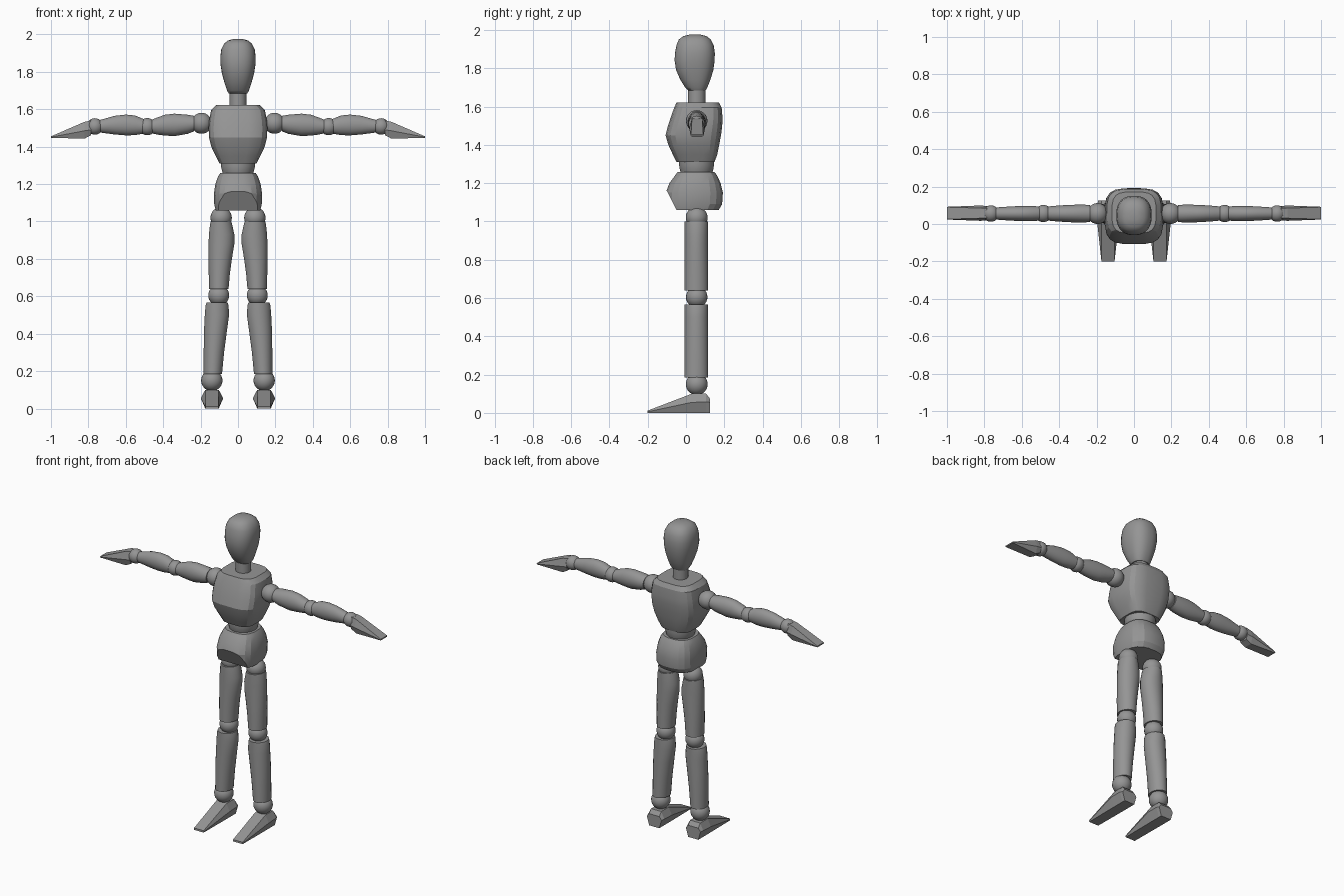
import bpy, bmesh, math
from mathutils import Vector

if "Cube" in bpy.data.objects:
    bpy.data.objects.remove(bpy.data.objects["Cube"])

grey = bpy.data.materials.new("mid_grey")
grey.diffuse_color = (0.3, 0.3, 0.3, 1)
grey.use_nodes = True
grey.node_tree.nodes["Principled BSDF"].inputs["Base Color"].default_value = grey.diffuse_color


def finish(name, bm, smooth=30, mirror=False):
    bmesh.ops.recalc_face_normals(bm, faces=bm.faces)
    me = bpy.data.meshes.new(name)
    bm.to_mesh(me)
    bm.free()
    ob = bpy.data.objects.new(name, me)
    bpy.context.collection.objects.link(ob)
    me.materials.append(grey)
    if smooth:
        bpy.ops.object.select_all(action='DESELECT')
        ob.select_set(True)
        bpy.context.view_layer.objects.active = ob
        bpy.ops.object.shade_smooth_by_angle(angle=math.radians(smooth))
    if mirror:
        ob.modifiers.new("mirror", 'MIRROR').use_mirror_merge = False
    return ob


def skin(bm, rings):
    """Join rings of vertices with side faces and cap both ends."""
    n = len(rings[0])
    for a, b in zip(rings, rings[1:]):
        for i in range(n):
            j = (i + 1) % n
            bm.faces.new((a[i], a[j], b[j], b[i]))
    bm.faces.new(rings[0])
    bm.faces.new(rings[-1])


def loft(axis, sections, sides=24, power=2.0):
    """Sections: (position, a_min, a_max, b_min, b_max); a,b = x,y (axis z) or y,z (axis x)."""
    bm = bmesh.new()
    rings = []
    for t, a0, a1, b0, b1 in sections:
        ring = []
        for i in range(sides):
            ang = 2 * math.pi * (i + 0.5) / sides
            c, s = math.cos(ang), math.sin(ang)
            a = (a0 + a1) / 2 + (a1 - a0) / 2 * math.copysign(abs(c) ** (2 / power), c)
            b = (b0 + b1) / 2 + (b1 - b0) / 2 * math.copysign(abs(s) ** (2 / power), s)
            ring.append(bm.verts.new((a, b, t) if axis == 'z' else (t, a, b)))
        rings.append(ring)
    skin(bm, rings)
    return bm


def ball(name, x, z, r, mirror=True):
    bm = bmesh.new()
    bmesh.ops.create_uvsphere(bm, u_segments=24, v_segments=14, radius=r)
    bmesh.ops.translate(bm, verts=bm.verts, vec=(x, 0.056, z))
    finish(name, bm, 40, mirror)


def centred(rows):
    return [(z, -h, h, y0, y1) for z, h, y0, y1 in rows]


# Head and neck
finish("head", loft('z', centred([
    (1.685, .050, .010, .103), (1.70, .059, -.005, .112), (1.74, .072, -.030, .128),
    (1.79, .086, -.052, .143), (1.84, .094, -.060, .150), (1.88, .095, -.058, .151),
    (1.92, .090, -.050, .145), (1.95, .075, -.038, .130), (1.967, .055, -.015, .108),
    (1.976, .025, .020, .075)]), 32, 2.4), 50)
finish("neck", loft('z', centred([(1.60, .045, .010, .101), (1.70, .045, .010, .101)])))

# Torso
finish("chest", loft('z', centred([
    (1.31, .100, -.050, .150), (1.35, .120, -.070, .164), (1.40, .144, -.093, .174),
    (1.45, .156, -.108, .184), (1.50, .158, -.095, .190), (1.54, .155, -.082, .192),
    (1.595, .145, -.062, .187), (1.622, .118, -.050, .172)]), 20, 3.6), 20)
finish("waist", loft('z', centred([
    (1.245, .078, -.025, .135), (1.27, .086, -.033, .143),
    (1.295, .092, -.037, .147), (1.325, .092, -.037, .147)])))

# Pelvis, with its lower front sliced off at a slant
bm = loft('z', centred([
    (1.06, .120, -.100, .172), (1.09, .128, -.106, .190), (1.15, .130, -.107, .194),
    (1.20, .122, -.088, .182), (1.24, .108, -.058, .163), (1.258, .096, -.045, .150)]), 20, 2.7)
cut = bmesh.ops.bisect_plane(bm, geom=bm.verts[:] + bm.edges[:] + bm.faces[:],
                             plane_co=(0, -.103, 1.165), plane_no=Vector((0, -.105, -.053)),
                             clear_outer=True)
edges = [e for e in cut["geom_cut"] if isinstance(e, bmesh.types.BMEdge)]
bmesh.ops.contextual_create(bm, geom=edges)
bmesh.ops.holes_fill(bm, edges=bm.edges[:])
finish("pelvis", bm, 18)

# Joint balls
for name, x, z, r in [("hip_joint", .09, 1.02, .057), ("knee_joint", .103, .605, .056),
                      ("ankle_joint", .14, .15, .057), ("shoulder_joint", .195, 1.525, .056),
                      ("elbow_joint", .485, 1.507, .046), ("wrist_joint", .765, 1.508, .044)]:
    ball(name, x, z, r)

# Legs: straight outer side, bulging inner side
Y0, Y1 = -.008, .116
finish("thigh", loft('z', [(z, a, b, Y0, Y1) for z, a, b in [
    (.64, .050, .155), (.72, .043, .157), (.80, .032, .158), (.88, .019, .158),
    (.93, .019, .156), (.985, .031, .150), (1.0, .036, .146)]]), mirror=True)
finish("shin", loft('z', [(z, a, b, Y0, Y1) for z, a, b in [
    (.185, .085, .184), (.30, .074, .184), (.42, .058, .182), (.50, .047, .178),
    (.55, .050, .174), (.567, .055, .168)]]), mirror=True)

# Arms
finish("upper_arm", loft('x', [(x, .056 - w, .056 + w, a, b) for x, w, a, b in [
    (.235, .046, 1.482, 1.565), (.27, .048, 1.468, 1.571), (.34, .047, 1.456, 1.577),
    (.39, .044, 1.459, 1.571), (.43, .041, 1.464, 1.557), (.465, .037, 1.472, 1.543)]]), mirror=True)
finish("forearm", loft('x', [(x, .056 - w, .056 + w, a, b) for x, w, a, b in [
    (.505, .038, 1.470, 1.548), (.55, .041, 1.461, 1.567), (.60, .041, 1.460, 1.572),
    (.66, .038, 1.465, 1.565), (.72, .034, 1.473, 1.548), (.75, .031, 1.478, 1.540)]]), mirror=True)


def wedge(name, rings, place):
    """Tapering six-sided block; each ring: (position, z_low, z_mid, z_top, narrow, wide)."""
    bm = bmesh.new()
    skin(bm, [[bm.verts.new(place(t, w, z)) for w, z in
               [(-n, lo), (n, lo), (wd, mid), (n, hi), (-n, hi), (-wd, mid)]]
              for t, lo, mid, hi, n, wd in rings])
    finish(name, bm, 0, True)


# Feet and hands
wedge("foot", [(.125, 0, .055, .075, .036, .052), (.105, 0, .057, .100, .036, .058),
               (.030, 0, .055, .100, .036, .060), (-.20, 0, .006, .012, .034, .035)],
      lambda t, w, z: (.139 + w, t, z))
wedge("hand", [(.785, 1.462, 1.490, 1.540, .026, .038), (.82, 1.443, 1.485, 1.533, .027, .041),
               (1.0, 1.447, 1.451, 1.455, .032, .034)],
      lambda t, w, z: (t, .058 + w, z))
